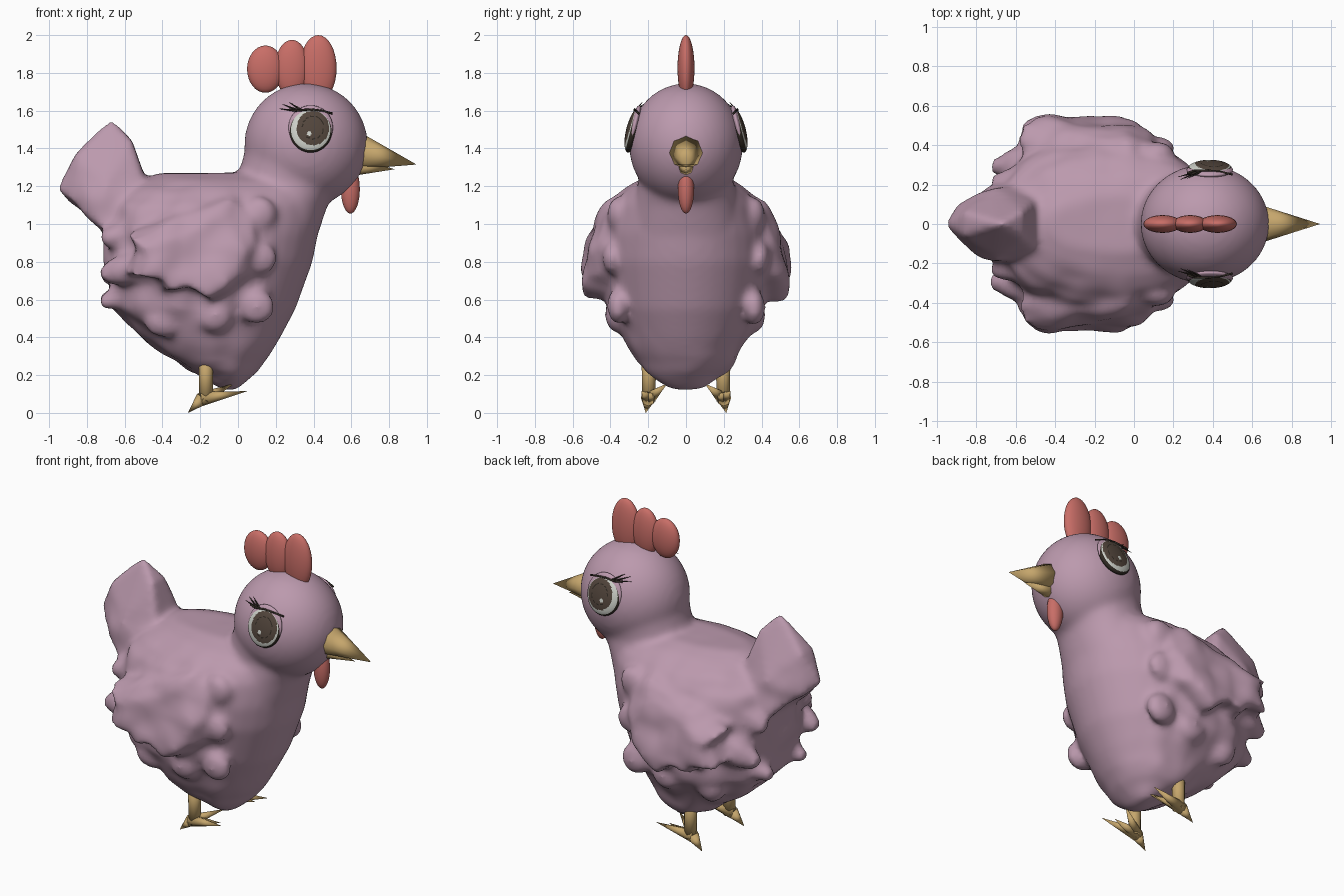
import bpy, bmesh, math
from mathutils import Vector, Matrix, noise

cube = bpy.data.objects.get("Cube")
if cube:
    bpy.data.objects.remove(cube, do_unlink=True)


def material(name, rgb):
    m = bpy.data.materials.new(name)
    m.use_nodes = True
    m.diffuse_color = (*rgb, 1)
    bsdf = next(n for n in m.node_tree.nodes if n.type == 'BSDF_PRINCIPLED')
    bsdf.inputs["Base Color"].default_value = (*rgb, 1)
    return m


PLUMAGE = material("mauve plumage", (0.50, 0.32, 0.42))
RED = material("coral red", (0.58, 0.155, 0.135))
HORN = material("straw yellow", (0.56, 0.38, 0.15))
WHITE = material("eye white", (0.62, 0.64, 0.59))
BROWN = material("iris brown", (0.085, 0.06, 0.045))
DARK = material("lash dark", (0.03, 0.023, 0.017))


def make(name, bm, *mats):
    bmesh.ops.recalc_face_normals(bm, faces=bm.faces)
    me = bpy.data.meshes.new(name)
    bm.to_mesh(me)
    bm.free()
    ob = bpy.data.objects.new(name, me)
    bpy.context.collection.objects.link(ob)
    for m in mats:
        me.materials.append(m)
    me.polygons.foreach_set("use_smooth", [True] * len(me.polygons))
    return ob


def ball(bm, center, radii, rot=Matrix(), seg=32):
    mat = Matrix.Translation(center) @ rot @ Matrix.Diagonal((*radii, 1))
    bmesh.ops.create_uvsphere(bm, u_segments=seg, v_segments=seg // 2, radius=1, matrix=mat)


def spike(bm, start, end, r1, r2=0.0, seg=8):
    a, b = Vector(start), Vector(end)
    d = b - a
    mat = Matrix.Translation((a + b) / 2) @ d.to_track_quat('Z', 'Y').to_matrix().to_4x4()
    bmesh.ops.create_cone(bm, cap_ends=True, segments=seg, radius1=r1, radius2=r2,
                          depth=d.length, matrix=mat)


def loft(bm, rows, n=40, front_power=2.0, back_power=2.0):
    # each row: height, back x, front x, half width
    rings = []
    for z, back, front, half in rows:
        ring = []
        for i in range(n):
            a = math.tau * i / n
            c, s = math.cos(a), math.sin(a)
            power = front_power if c > 0 else back_power
            px = math.copysign(abs(c) ** (2 / power), c)
            py = math.copysign(abs(s) ** (2 / power), s)
            ring.append(bm.verts.new(((back + front) / 2 + px * (front - back) / 2, py * half, z)))
        rings.append(ring)
    for lo, hi in zip(rings, rings[1:]):
        for i in range(n):
            bm.faces.new((lo[i], lo[(i + 1) % n], hi[(i + 1) % n], hi[i]))
    bm.faces.new(rings[0][::-1])
    bm.faces.new(rings[-1])


def hull(bm, points):
    verts = [bm.verts.new(p) for p in points]
    bmesh.ops.convex_hull(bm, input=verts)


# Head, neck, trunk, tail and wings, fused into one soft skin
HEAD, HEAD_R = Vector((0.36, 0, 1.42)), Vector((0.327, 0.302, 0.325))
bm = bmesh.new()
loft(bm, [(0.125, -0.06, 0.0, 0.08), (0.16, -0.14, 0.04, 0.14), (0.22, -0.25, 0.10, 0.22),
          (0.3, -0.37, 0.165, 0.275), (0.4, -0.51, 0.225, 0.33), (0.55, -0.68, 0.305, 0.41),
          (0.8, -0.70, 0.395, 0.45), (0.95, -0.71, 0.425, 0.45), (1.1, -0.67, 0.45, 0.40),
          (1.17, -0.6, 0.46, 0.34), (1.23, -0.52, 0.46, 0.25), (1.27, -0.42, 0.42, 0.14)],
     back_power=2.4)
loft(bm, [(0.75, -0.05, 0.33, 0.25), (0.95, -0.05, 0.425, 0.30), (1.1, -0.04, 0.475, 0.28),
          (1.22, -0.01, 0.54, 0.25), (1.4, 0.04, 0.62, 0.27)])
ball(bm, HEAD, HEAD_R, seg=48)

# Tail fan
tail = [(-0.675, 0, 1.565), (-0.955, 0, 1.19)]
for s in (-1, 1):
    tail += [(-0.86, s * 0.06, 1.37), (-0.89, s * 0.10, 1.12), (-0.70, s * 0.18, 1.2),
             (-0.56, s * 0.07, 1.44), (-0.50, s * 0.09, 1.27), (-0.72, s * 0.2, 0.97),
             (-0.45, s * 0.2, 1.0), (-0.80, s * 0.15, 1.15)]
hull(bm, tail)

# Wings: scalloped plates bulging outward, leaning in toward the shoulder
WING = [(-0.32, 1.06), (-0.59, 0.95), (-0.54, 0.87), (-0.60, 0.73), (-0.44, 0.73), (-0.40, 0.64),
        (-0.27, 0.68), (-0.14, 0.59), (-0.03, 0.66), (0.08, 0.74), (0.12, 0.92), (0.10, 1.09),
        (-0.02, 1.17)]
for s in (-1, 1):
    layers = []
    for y, k, drop in ((0.28, 0.95, 0), (0.42, 1.0, 0), (0.50, 0.92, 0.02), (0.55, 0.74, 0.05)):
        layer = []
        for x, z in WING:
            lean = 0.35 * max(0, z - 0.95) + 0.25 * max(0, x + 0.02)
            layer.append(bm.verts.new((-0.24 + (x + 0.24) * k, s * (y - lean),
                                       0.84 + (z - 0.84) * k - drop)))
        layers.append(layer)
    for lo, hi in zip(layers, layers[1:]):
        for i in range(len(WING)):
            j = (i + 1) % len(WING)
            bm.faces.new((lo[i], lo[j], hi[j], hi[i]))
    bm.faces.new(layers[0])
    bm.faces.new(layers[-1])
    # Feather tufts at shoulder and flank, broad ragged feathers on the rump
    for c, r in (((0.11, 0.36, 1.05), 0.06), ((0.12, 0.39, 0.82), 0.055), ((0.10, 0.36, 0.56), 0.06),
                 ((-0.12, 0.36, 0.52), 0.06), ((-0.4, 0.31, 0.49), 0.06)):
        ball(bm, (c[0], s * c[1], c[2]), (r * 1.6, r, r * 1.6), seg=16)
    for y, z in ((0.22, 0.93), (0.30, 0.74), (0.17, 0.6)):
        spike(bm, (-0.45, s * y, z + 0.06), (-0.725, s * y, z - 0.02), 0.15, 0.04)

skin = make("skin_blend", bm, PLUMAGE)
remesh = skin.modifiers.new("fuse", 'REMESH')
remesh.mode = 'VOXEL'
remesh.voxel_size = 0.02
soften = skin.modifiers.new("soften", 'SMOOTH')
soften.factor = 0.5
soften.iterations = 10
evaluated = skin.evaluated_get(bpy.context.evaluated_depsgraph_get())
fused = bpy.data.meshes.new_from_object(evaluated)
bpy.data.objects.remove(skin, do_unlink=True)

# Ruffled plumage on the trunk, fading out toward breast, neck and head
bm = bmesh.new()
bm.from_mesh(fused)
bpy.data.meshes.remove(fused)
bm.normal_update()
offsets = []
for v in bm.verts:
    fade = min(1, max(0, (0.2 - v.co.x) / 0.25)) * min(1, max(0, (1.3 - v.co.z) / 0.2))
    offsets.append(v.normal * fade * 0.02 * noise.noise(v.co * 7))
for v, o in zip(bm.verts, offsets):
    v.co += o
make("body", bm, PLUMAGE)

# Comb and wattle
bm = bmesh.new()
for x, z, rx, rz in ((0.145, 1.82, 0.097, 0.125), (0.285, 1.825, 0.09, 0.15), (0.425, 1.825, 0.097, 0.175)):
    ball(bm, (x, 0, z), (rx, 0.045, rz))
make("comb", bm, RED)
bm = bmesh.new()
ball(bm, (0.595, 0, 1.185), (0.05, 0.043, 0.13))
make("wattle", bm, RED)

# Beak
bm = bmesh.new()
spike(bm, (0.63, 0, 1.385), (0.945, 0, 1.315), 0.1)
make("upper_beak", bm, HORN)
bm = bmesh.new()
spike(bm, (0.60, 0, 1.305), (0.83, 0, 1.29), 0.052)
make("lower_beak", bm, HORN)


def head_point(x, z, s, lift=0.0):
    u, w = (x - HEAD.x) / HEAD_R.x, (z - HEAD.z) / HEAD_R.z
    return Vector((x, s * (HEAD_R.y * math.sqrt(max(0, 1 - u * u - w * w)) + lift), z))


for s, side in ((1, "left"), (-1, "right")):
    # Eye: dome with coloured rings, pole facing outward
    tilt = Matrix.Rotation(s * math.radians(14), 4, 'X')
    turn = tilt @ Matrix.Rotation(math.radians(90), 4, 'X')
    center = Vector((0.385, s * 0.279, 1.495))
    bm = bmesh.new()
    ball(bm, center, (0.113, 0.120, 0.038), turn, seg=96)
    for f in bm.faces:
        d = tilt.inverted() @ (f.calc_center_median() - center)
        rim = math.hypot(d.x / 0.113, d.z / 0.120)
        iris = math.hypot((d.x - 0.012) / 0.085, (d.z - 0.008) / 0.095)
        glint = math.hypot(d.x + 0.008, d.z + 0.025) / 0.012
        if rim > 0.92:
            f.material_index = 2
        elif iris < 1 < glint:
            f.material_index = 2 if 0.63 < iris < 0.68 else 1
    make(side + "_eye", bm, WHITE, BROWN, DARK)

    # Eyelid behind the eye
    bm = bmesh.new()
    ball(bm, center + Vector((0, -s * 0.004, 0.015)), (0.118, 0.122, 0.026), turn)
    make(side + "_eyelid", bm, PLUMAGE)

    # Lash line and lashes
    bm = bmesh.new()
    line = [head_point(x, z, s, 0.025) for x, z in
            ((0.27, 1.605), (0.31, 1.60), (0.38, 1.607), (0.44, 1.60), (0.50, 1.585))]
    for a, b in zip(line, line[1:]):
        spike(bm, a, b, 0.006, 0.006, 6)
    for x0, x1, z1 in ((0.31, 0.22, 1.61), (0.32, 0.235, 1.635), (0.34, 0.27, 1.645)):
        spike(bm, head_point(x0, 1.60, s, 0.015), head_point(x1, z1, s, 0.03), 0.007, 0.001, 6)
    make(side + "_lashes", bm, DARK)

    # Leg and toes
    bm = bmesh.new()
    spike(bm, (-0.17, s * 0.197, 0.32), (-0.17, s * 0.197, 0.06), 0.038, 0.036, 12)
    make(side + "_leg", bm, HORN)
    bm = bmesh.new()
    ankle = (-0.19, s * 0.2, 0.075)
    for tip in ((0.05, 0.235, 0.115), (0.0, 0.175, 0.10), (-0.02, 0.10, 0.155), (-0.265, 0.213, 0.0)):
        spike(bm, ankle, (tip[0], s * tip[1], tip[2]), 0.038)
    make(side + "_foot", bm, HORN)
